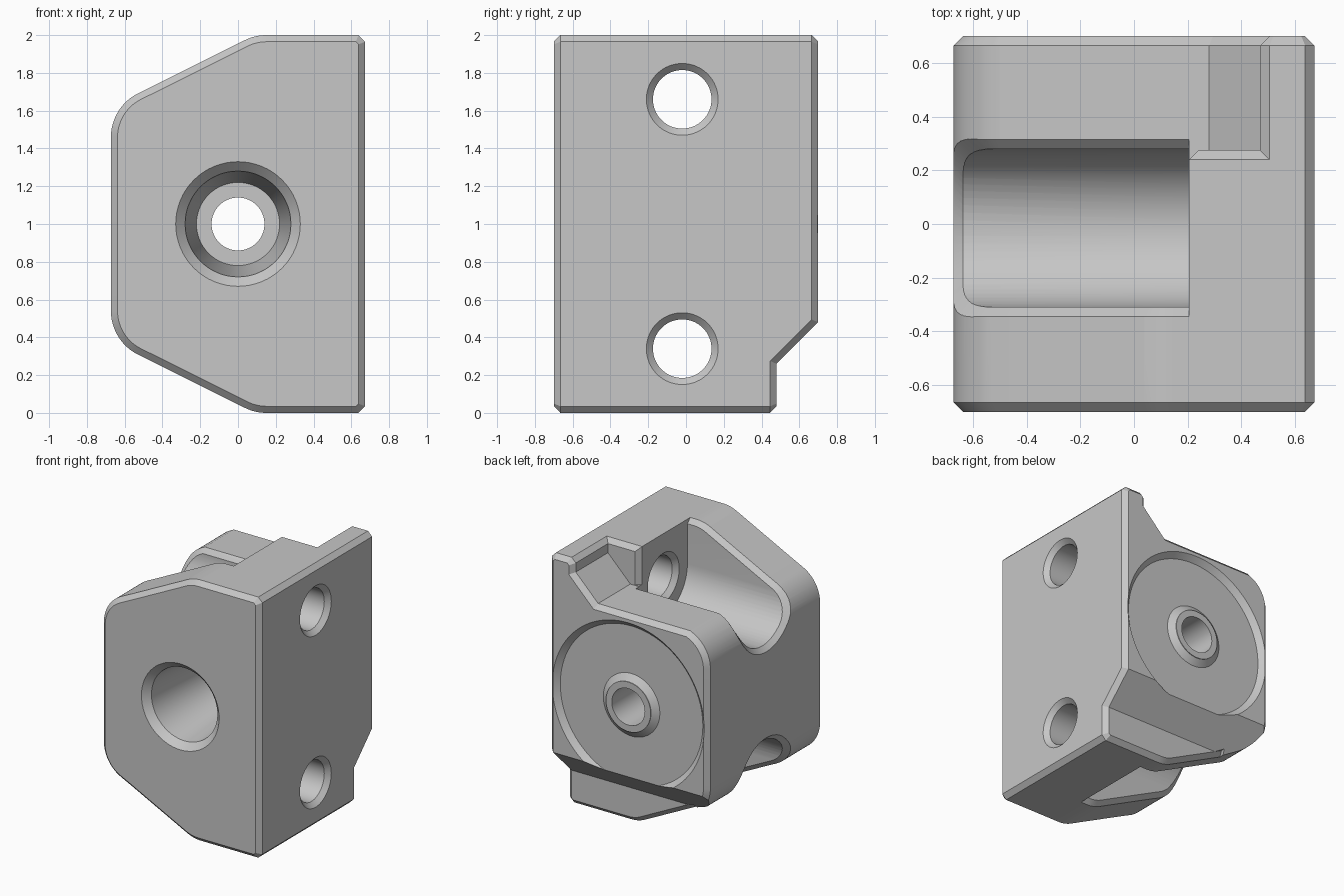
import bpy, bmesh
from math import sin, cos, tan, pi, radians
from mathutils import Vector

if "Cube" in bpy.data.objects:
    bpy.data.objects.remove(bpy.data.objects["Cube"])

C = 0.035          # chamfer width
W, D = 0.673, 0.7  # half width and half depth
END = 0.205        # inner end of the pockets
FLOOR = 1.705      # height of the lowered rear top
MID_Y, MID_Z, RAD = -0.015, 1.66, 0.295   # pocket axis and radius

grey = bpy.data.materials.new("neutral_grey")
grey.use_nodes = True
grey.diffuse_color = (0.57, 0.57, 0.57, 1)
grey.node_tree.nodes["Principled BSDF"].inputs["Base Color"].default_value = (0.57, 0.57, 0.57, 1)


def fillet(a, b, c, r, n=8):
    """Arc that rounds corner b between a and c."""
    a, b, c = Vector(a), Vector(b), Vector(c)
    u, w = (a - b).normalized(), (c - b).normalized()
    half = u.angle(w) / 2
    centre = b + (u + w).normalized() * r / sin(half)
    p, q = b + u * r / tan(half) - centre, b + w * r / tan(half) - centre
    sweep = p.angle(q)
    return [centre + (p * sin(sweep * (1 - i / n)) + q * sin(sweep * i / n)) / sin(sweep)
            for i in range(n + 1)]


def offset(poly, d):
    """Inset a counter-clockwise polygon by d (negative grows it)."""
    pts = [Vector(p) for p in poly]
    out = []
    for i, p in enumerate(pts):
        e = (p - pts[i - 1]).normalized()
        f = (pts[(i + 1) % len(pts)] - p).normalized()
        m, n = Vector((-e.y, e.x)), Vector((-f.y, f.x))
        out.append(p + d * (m + n) / (1 + m.dot(n)))
    return out


def along_y(poly, y):
    return [(p[0], y, p[1]) for p in poly]


def along_x(poly, x):
    return [(x, p[0], p[1]) for p in poly]


def circle(r, u, v, n=64):
    return [(u + r * cos(2 * pi * i / n), v + r * sin(2 * pi * i / n)) for i in range(n)]


def loft(name, rings, closed=False, flip=False):
    """Solid through matching rings; flip mirrors it to the lower half."""
    bm = bmesh.new()
    vs = [[bm.verts.new((x, y, 2 - z if flip else z)) for x, y, z in ring] for ring in rings]
    n = len(vs[0])
    pairs = list(zip(vs, vs[1:])) + ([(vs[-1], vs[0])] if closed else [])
    for a, b in pairs:
        for i in range(n):
            j = (i + 1) % n
            bm.faces.new((a[i], a[j], b[j], b[i]))
    if not closed:
        bm.faces.new(vs[0])
        bm.faces.new(vs[-1])
    bmesh.ops.recalc_face_normals(bm, faces=bm.faces)
    mesh = bpy.data.meshes.new(name)
    bm.to_mesh(mesh)
    bm.free()
    ob = bpy.data.objects.new(name, mesh)
    bpy.context.collection.objects.link(ob)
    return ob


def cut(target, cutter):
    cutter.hide_render = True
    mod = target.modifiers.new("cut", 'BOOLEAN')
    mod.operation, mod.solver, mod.object = 'DIFFERENCE', 'EXACT', cutter
    bpy.context.view_layer.objects.active = target
    bpy.ops.object.modifier_apply(modifier=mod.name)
    bpy.data.objects.remove(cutter)


# Outer profile in x and z, with rounded shoulders
top, shoulder, side = (W - C, 2), (0.09, 2), (-W, 1.62)
upper = [Vector(top), Vector((END, 2))]
upper += fillet(top, shoulder, side, 0.26)
upper.append(Vector((-0.43, 1.74)))
upper += fillet(shoulder, side, (-W, 1), 0.26, 12)
lower = [Vector((p.x, 2 - p.y)) for p in reversed(upper)]
profile = upper + lower + [Vector((W, C)), Vector((W, 2 - C))]

# Chamfered block
block = loft("mount_block", [along_y(offset(profile, C), -D), along_y(profile, C - D),
                             along_y(profile, D - C), along_y(offset(profile, C), D)])
block.data.materials.append(grey)

# Sloped relief under the back, with a chamfered lower edge
relief = [(0.48, -0.1), (0.8, -0.1), (0.8, 0.58), (0.48, 0.26)]
cut(block, loft("relief_cutter", [along_x(relief, -0.8), along_x(relief, W - C),
                                  along_x(offset(relief, -2 * C), W + C)]))
ids = [i for i, p in enumerate(profile) if p.y < 0.27]
outer = offset(profile, -0.15)
sections = []
for y, t in [(0.48 - 2 * C, -C), (0.48, C), (0.6, C)]:
    inner = offset(profile, t)
    sections.append(along_y([inner[i] for i in ids] + [outer[i] for i in reversed(ids)], y))
cut(block, loft("relief_edge", sections))

# Lowered rear top with a slope and a short upright step
notch = [(-1, FLOOR), (0.28, FLOOR), (0.47, FLOOR + 0.19), (0.47, 2 - C), (0.54, 2 + C),
         (0.54, 2.2), (-1, 2.2)]
cut(block, loft("notch_cutter", [along_y(notch, 0.275), along_y(notch, D - C),
                                 along_y(offset(notch, -2 * C), D + C)]))

# Rim of the upper pocket: position, skin normal and wall normal at each step
skin = [(p, q - p) for p, q in zip(profile, offset(profile, -1))][1:len(upper) + 1]


def skin_at(z):
    for (p, m), (q, n) in zip(skin, skin[1:]):
        if q.y <= z < p.y:
            t = (p.y - z) / (p.y - q.y)
            return p.lerp(q, t), m.lerp(n, t).normalized()


straight = [(p, m) for p, m in skin if p.y > MID_Z + 0.01]
rim = [(p, m, pi) for p, m in straight]
for i in range(33):
    angle = pi + pi * i / 32
    rim.append((*skin_at(MID_Z + RAD * sin(angle)), angle))
rim += [(p, m, 2 * pi) for p, m in reversed(straight)]

rim_rings = []
for p, m, angle in rim:
    n = Vector((0, cos(angle), sin(angle)))
    m = Vector((m.x, 0, m.y))
    r = Vector((p.x, MID_Y + RAD * n.y, p.y))
    rim_rings.append([r + 2 * C * n + C * m, r - 2 * C * m - C * n, r - C * n + C * m])

# Two U-shaped pockets open to the side, with chamfered rims
arc = [(MID_Y + RAD * cos(pi + pi * i / 32), MID_Z + RAD * sin(pi + pi * i / 32))
       for i in range(33)]
slot = [(MID_Y + RAD, 2.2), (MID_Y - RAD, 2.2)] + arc
for flip in (False, True):
    cut(block, loft("pocket_cutter", [along_x(slot, END), along_x(slot, -0.8)], flip=flip))
    cut(block, loft("pocket_rim", rim_rings, flip=flip))

# Small chamfers where the notch meets the upper pocket
wall = MID_Y + RAD
floor_edge = [(wall - C, FLOOR - 2 * C), (wall + 2 * C, FLOOR + C), (wall - C, FLOOR + C)]
wall_edge = [(0.28, 1.96), (0.28, 2.035), (0.205, 2.035)]
corner = [(0.17, 0.205), (0.25, 0.285), (0.17, 0.285)]
cut(block, loft("floor_edge", [along_x(floor_edge, -0.8), along_x(floor_edge, END)]))
cut(block, loft("wall_edge", [along_x(wall_edge, 0.15), [(z - 1.495, y, z) for y, z in wall_edge]]))
cut(block, loft("corner_edge", [[(x, y, z) for x, y in corner] for z in (FLOOR + 0.005, 2.1)]))

# Shallow round recess in the back, leaving a tapered boss
recess = [(0.605, 0.66), (0.705, 0.76), (0.19, 0.76), (0.19, 0.695), (0.24, 0.66)]
cut(block, loft("recess_cutter", [along_y(circle(r, 0, 1, 96), y) for r, y in recess], closed=True))

# Tapered bore from the front, with a narrow hole to the back
bore = [(0.35, -0.72), (0.28, -0.65), (0.22, 0), (0.14, 0), (0.14, 0.8)]
cut(block, loft("bore_cutter", [along_y(circle(r, 0, 1), y) for r, y in bore]))

# Screw holes into both pockets
screw = [(0.19 + C, W + C), (0.155, W - C), (0.155, END + C), (0.19, END), (0.19, 0.1)]
for flip in (False, True):
    cut(block, loft("screw_cutter", [along_x(circle(r, -0.02, MID_Z), x) for r, x in screw],
                    flip=flip))

# Smooth the curved walls and keep the edges crisp
bpy.ops.object.select_all(action='DESELECT')
block.select_set(True)
bpy.context.view_layer.objects.active = block
bpy.ops.object.shade_smooth_by_angle(angle=radians(25))
